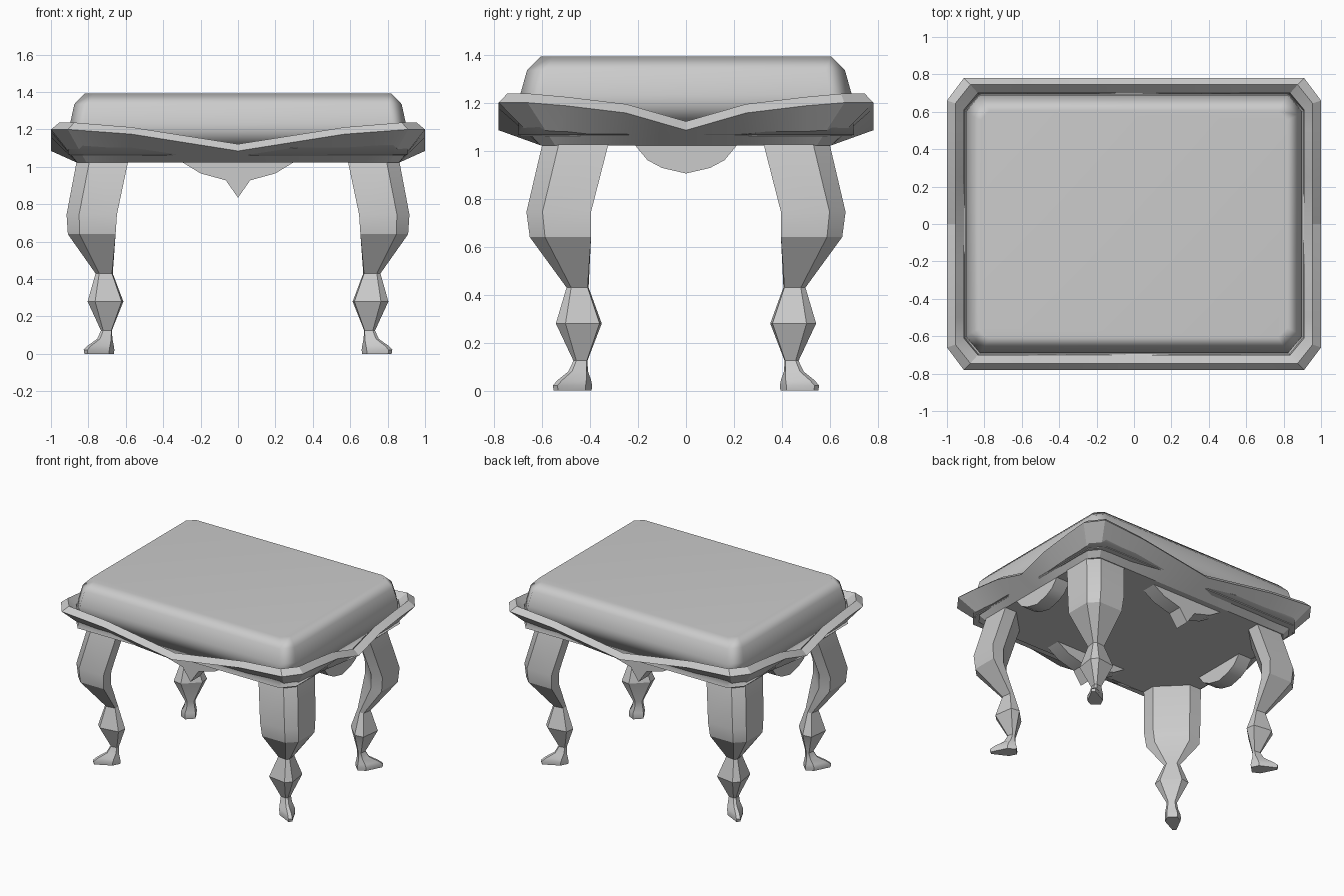
import bpy, bmesh
from math import radians, sqrt

if "Cube" in bpy.data.objects:
    bpy.data.objects.remove(bpy.data.objects["Cube"])


def make_object(name, bm, angle=30, mirror=None):
    bmesh.ops.recalc_face_normals(bm, faces=bm.faces)
    mesh = bpy.data.meshes.new(name)
    bm.to_mesh(mesh)
    bm.free()
    ob = bpy.data.objects.new(name, mesh)
    bpy.context.collection.objects.link(ob)
    bpy.ops.object.select_all(action='DESELECT')
    ob.select_set(True)
    bpy.context.view_layer.objects.active = ob
    bpy.ops.object.shade_smooth_by_angle(angle=radians(angle))
    if mirror:
        mod = ob.modifiers.new("Mirror", 'MIRROR')
        mod.use_axis = mirror
        mod.use_mirror_merge = False
    return ob


def loft(rings):
    """Skin a stack of closed rings and cap both ends."""
    bm = bmesh.new()
    loops = [[bm.verts.new(p) for p in ring] for ring in rings]
    n = len(loops[0])
    for a, b in zip(loops, loops[1:]):
        for i in range(n):
            j = (i + 1) % n
            bm.faces.new((a[i], a[j], b[j], b[i]))
    bm.faces.new(loops[0])
    bm.faces.new(loops[-1])
    return bm


# Drop of the rim along the long and short sides: position -> depth
DIP_X = {-0.57: .025, 0: .115, 0.57: .025}
DIP_Y = {-0.5: .013, -0.25: .043, 0: .115, 0.25: .043, 0.5: .013}


def tray_ring(x, y, cx, cy, z, dip=1):
    """Rectangle with cut corners whose sides sag in the middle."""
    pts = [(-x + cx, -y, z)]
    pts += [(t, -y, z - d * dip) for t, d in DIP_X.items()]
    pts += [(x - cx, -y, z), (x, -y + cy, z)]
    pts += [(x, t, z - d * dip) for t, d in DIP_Y.items()]
    pts.append((x, y - cy, z))
    return pts + [(-px, -py, pz) for px, py, pz in pts]


# Scalloped tray under the cushion
make_object("seat_frame", loft([
    tray_ring(.86, .605, .05, .06, 1.022, 0),
    tray_ring(1.0, .78, .09, .12, 1.20),
    tray_ring(.955, .745, .08, .10, 1.237),
    tray_ring(.91, .70, .075, .09, 1.19),
    tray_ring(.90, .69, .075, .09, 1.06, 0)]), 25)


def cut_rect(x, y, cx, cy, z):
    half = [(-x + cx, -y, z), (x - cx, -y, z), (x, -y + cy, z), (x, y - cy, z)]
    return half + [(-px, -py, pz) for px, py, pz in half]


# Padded cushion
cushion = make_object("cushion", loft([
    cut_rect(.91, .70, .075, .09, 1.065),
    cut_rect(.897, .69, .075, .09, 1.235),
    cut_rect(.875, .662, .07, .08, 1.335),
    cut_rect(.82, .605, .05, .05, 1.393)]), 60)
cushion.modifiers.new("Weighted", 'WEIGHTED_NORMAL')

# Leg cross-section in outward (u) and sideways (v) directions
SECTION = [(1.06, -.35), (1.06, .35), (0, 1.41), (-.49, .92), (-.49, -.92), (0, -1.41)]


def leg_ring(z, cx, cy, h, sv):
    k = h / sqrt(2)
    return [(cx + (u - v * sv) * k, cy + (u + v * sv) * k, z) for u, v in SECTION]


# Curved legs: height, centre, half width, sideways squash
LEG = [(1.03, .725, .46, .138, 1),
       (.745, .782, .53, .135, 1),
       (.64, .782, .523, .128, 1),
       (.43, .713, .449, .052, .75),
       (.28, .703, .441, .108, .75),
       (.125, .702, .438, .033, .75),
       (.08, .708, .445, .050, .6),
       (.045, .722, .453, .095, .4),
       (.022, .727, .457, .118, .33),
       (0, .727, .457, .113, .33)]
make_object("legs", loft([leg_ring(*r) for r in LEG]), 25, (True, True, False))


def apron(name, half, place, mirror):
    """Plate hanging under the seat, extruded between two depths."""
    outline = half + [(-t, z) for t, z in reversed(half) if t]
    make_object(name, loft([[place(t, z, d) for t, z in outline] for d in (0, 1)]),
                30, mirror)


# Pointed aprons front and back, rounded aprons at the sides
apron("front_back_aprons",
      [(-.31, 1.03), (-.29, 1.02), (-.2, .965), (-.065, .928), (0, .835)],
      lambda t, z, d: (t, -.56 + d * .11, z), (False, True, False))
apron("side_aprons",
      [(-.22, 1.03), (-.21, 1.02), (-.16, .96), (-.10, .928), (0, .905)],
      lambda t, z, d: (.86 - d * .11, t, z), (True, False, False))
